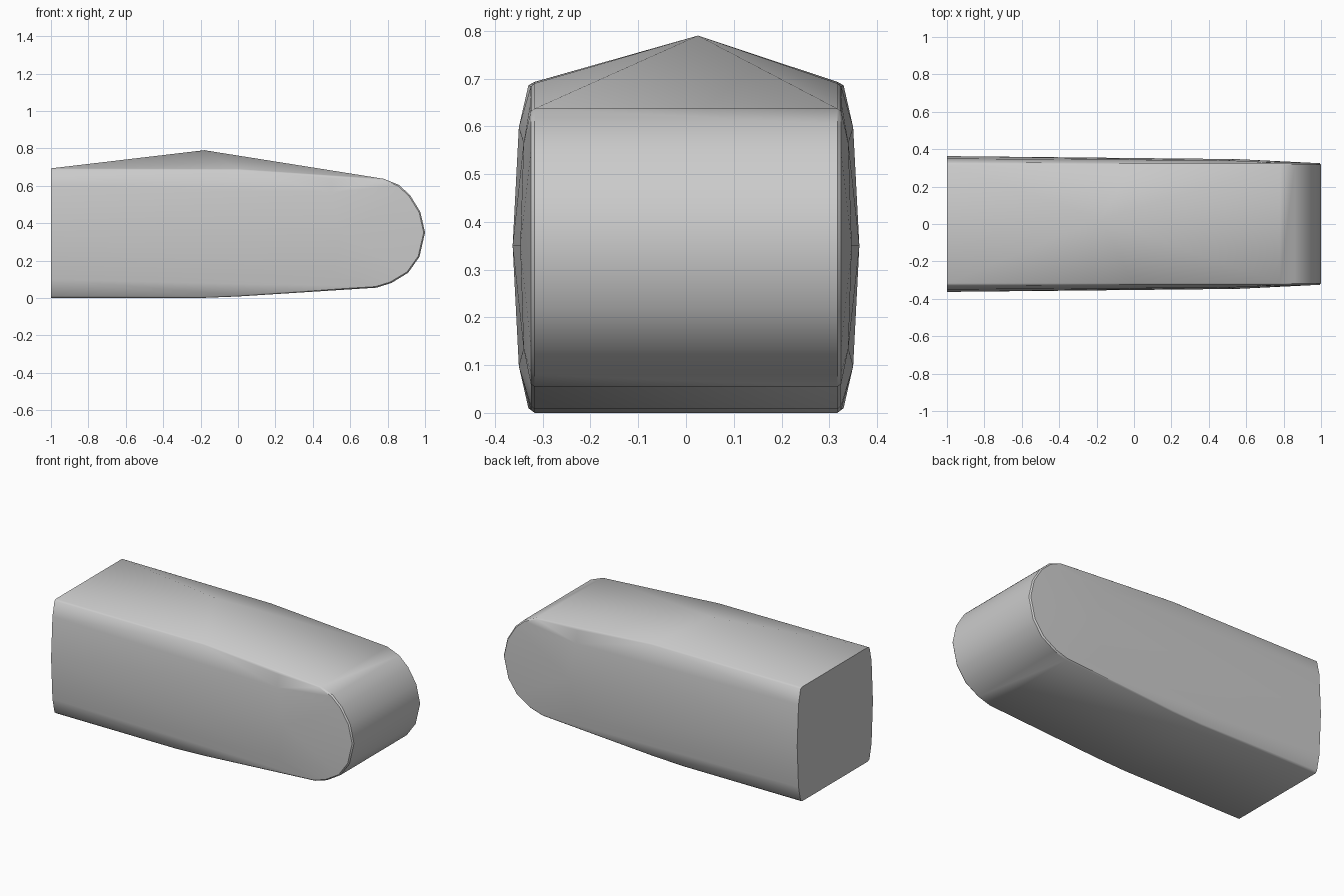
import bpy, bmesh
from math import radians

cube = bpy.data.objects.get("Cube")
if cube:
    bpy.data.objects.remove(cube, do_unlink=True)

grey = bpy.data.materials.new("plain grey")
grey.use_nodes = True
colour = (0.6, 0.6, 0.6, 1)
grey.diffuse_color = colour
grey.node_tree.nodes["Principled BSDF"].inputs["Base Color"].default_value = colour

# Side outline (x, z): flat back, gently tapered body and rounded nose
outline = [(-1, 0), (-0.2, 0), (0, 0.008), (0.74, 0.055), (0.82, 0.08),
           (0.91, 0.135), (0.97, 0.22), (1, 0.35), (0.975, 0.46),
           (0.92, 0.55), (0.86, 0.605), (0.78, 0.637), (0, 0.69), (-1, 0.693)]

# Bulge of each side wall (x, y, z), widest at mid height and at the back
bulge = [(-1, 0.363, 0.35), (0.55, 0.347, 0.35)]
for half, back_y, nose_y in ((0.25, 0.35, 0.34), (0.338, 0.33, 0.327)):
    for sign in (-1, 1):
        bulge.append((-1, back_y, 0.348 + sign * half))
        bulge.append((0.5, nose_y, 0.35 + sign * half * 0.86))

# Body: hull around both walls and the raised point of the roof
bm = bmesh.new()
bm.verts.new((-0.18, 0.025, 0.79))
for side in (-1, 1):
    for x, z in outline:
        bm.verts.new((x, side * 0.317, z))
        # Narrow bevel just inside the rim
        bm.verts.new((max(-1, x * 0.993), side * 0.325, 0.35 + (z - 0.35) * 0.98))
    for x, y, z in bulge:
        bm.verts.new((x, side * y, z))
hull = bmesh.ops.convex_hull(bm, input=bm.verts[:])
spare = {v for v in hull["geom_interior"] + hull["geom_unused"]
         if isinstance(v, bmesh.types.BMVert)}
bmesh.ops.delete(bm, geom=list(spare), context="VERTS")
bmesh.ops.recalc_face_normals(bm, faces=bm.faces[:])

mesh = bpy.data.meshes.new("body")
bm.to_mesh(mesh)
bm.free()
mesh.materials.append(grey)
body = bpy.data.objects.new("body", mesh)
bpy.context.collection.objects.link(body)

# Smooth walls and nose, crisp rims
bpy.ops.object.select_all(action="DESELECT")
body.select_set(True)
bpy.context.view_layer.objects.active = body
bpy.ops.object.shade_smooth_by_angle(angle=radians(38))
